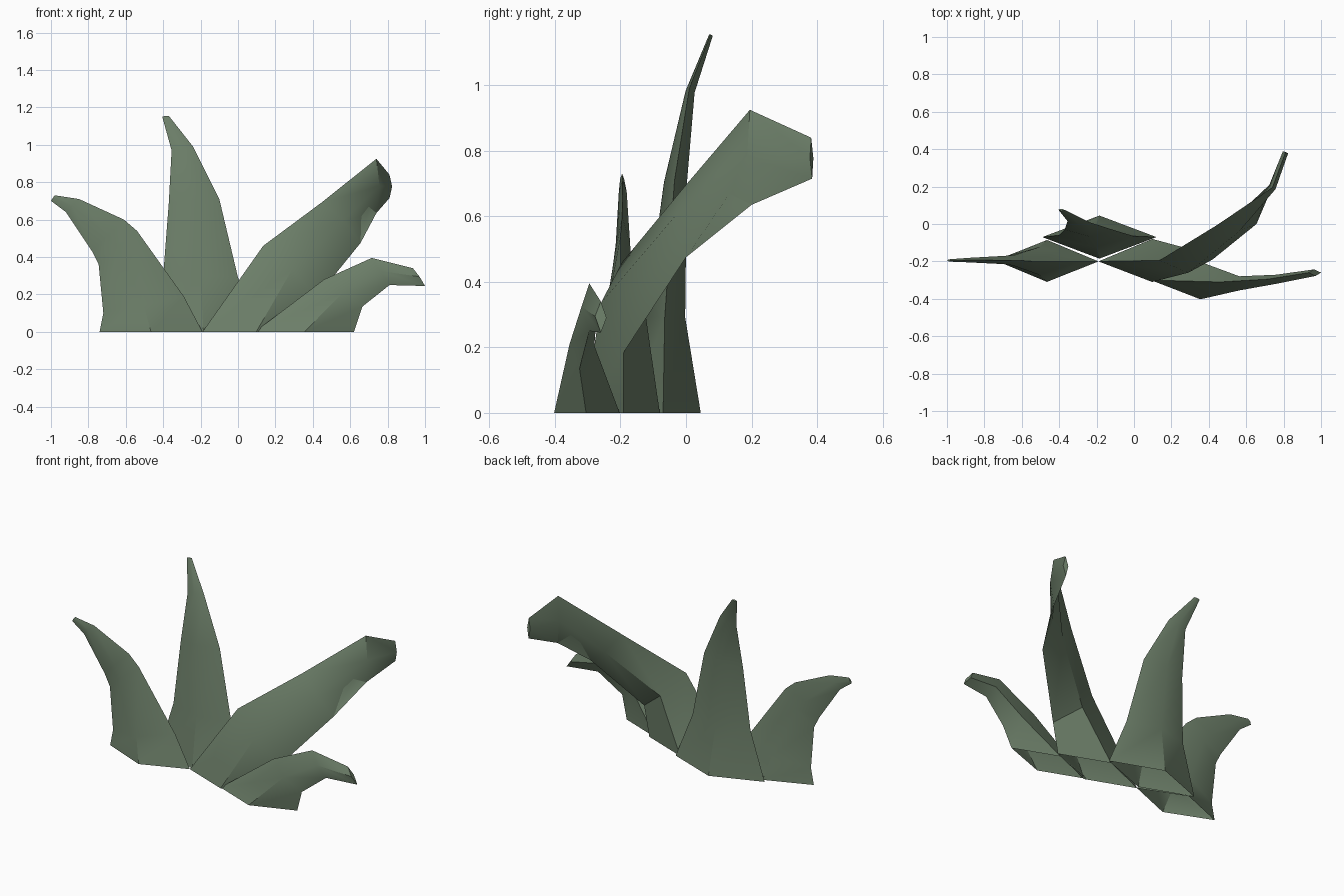
import bpy, bmesh
from mathutils import Vector

if "Cube" in bpy.data.objects:
    bpy.data.objects.remove(bpy.data.objects["Cube"])

# Each ring: left edge point, right edge point, half thickness at the midrib
LEAVES = {
    "left_leaf": [
        ((-.74, -.195, 0), (-.19, -.20, 0), .112),
        ((-.72, -.195, .10), (-.29, -.20, .19), .075),
        ((-.745, -.19, .36), (-.54, -.20, .54), .028),
        ((-.78, -.19, .43), (-.61, -.195, .60), .022),
        ((-.92, -.193, .64), (-.85, -.193, .71), .012),
        ((-1.0, -.195, .70), (-.98, -.195, .73), .006),
    ],
    "tall_leaf": [
        ((-.49, -.07, 0), (.12, -.07, 0), .115),
        ((-.40, -.06, .30), (0, -.065, .29), .06),
        ((-.37, -.03, .69), (-.10, -.035, .71), .035),
        ((-.355, .015, .97), (-.24, .01, .99), .014),
        ((-.405, .077, 1.15), (-.37, .075, 1.155), .006),
    ],
    "long_leaf": [
        ((-.19, -.20, 0), (.385, -.19, 0), .115),
        ((.135, -.195, .46), (.42, -.19, .185), .07),
        ((.445, -.005, .69), (.655, 0, .475), .04),
        ((.74, .195, .925), (.74, .20, .635), .02),
        ((.81, .382, .84), (.81, .385, .715), .015),
    ],
    "low_leaf": [
        ((.09, -.30, 0), (.62, -.305, 0), .10),
        ((.46, -.31, .28), (.665, -.325, .135), .038),
        ((.715, -.295, .395), (.81, -.295, .25), .024),
        ((.935, -.26, .34), (1.0, -.26, .245), .018),
    ],
}

mat = bpy.data.materials.new("leaf_green")
mat.diffuse_color = (.15, .21, .14, 1)
mat.use_nodes = True
mat.node_tree.nodes["Principled BSDF"].inputs["Base Color"].default_value = mat.diffuse_color


def build_leaf(name, rings):
    """Four-sided tapering blade, open at the ground and capped at the tip."""
    bm = bmesh.new()
    data = [(Vector(l), Vector(r), t) for l, r, t in rings]
    mids = [(l + r) / 2 for l, r, t in data]
    loops = []
    for i, (l, r, t) in enumerate(data):
        spine = mids[min(i + 1, len(mids) - 1)] - mids[max(i - 1, 0)]
        if i == 0:
            spine = Vector((0, 0, 1))
        n = (r - l).cross(spine).normalized()
        if i == 0:
            n = Vector((0, -1, 0))
        if n.y > 0:
            n = -n
        loops.append([bm.verts.new(p) for p in (l, mids[i] + n * t, r, mids[i] - n * t)])
    for a, b in zip(loops, loops[1:]):
        for k in range(4):
            j = (k + 1) % 4
            bm.faces.new((a[k], a[j], b[j], b[k]))
    bm.faces.new(loops[-1])
    bmesh.ops.recalc_face_normals(bm, faces=bm.faces)
    mesh = bpy.data.meshes.new(name)
    bm.to_mesh(mesh)
    bm.free()
    mesh.materials.append(mat)
    obj = bpy.data.objects.new(name, mesh)
    bpy.context.collection.objects.link(obj)
    bpy.ops.object.select_all(action='DESELECT')
    obj.select_set(True)
    bpy.context.view_layer.objects.active = obj
    bpy.ops.object.shade_smooth_by_angle(angle=.6)


for leaf_name, leaf_rings in LEAVES.items():
    build_leaf(leaf_name, leaf_rings)
